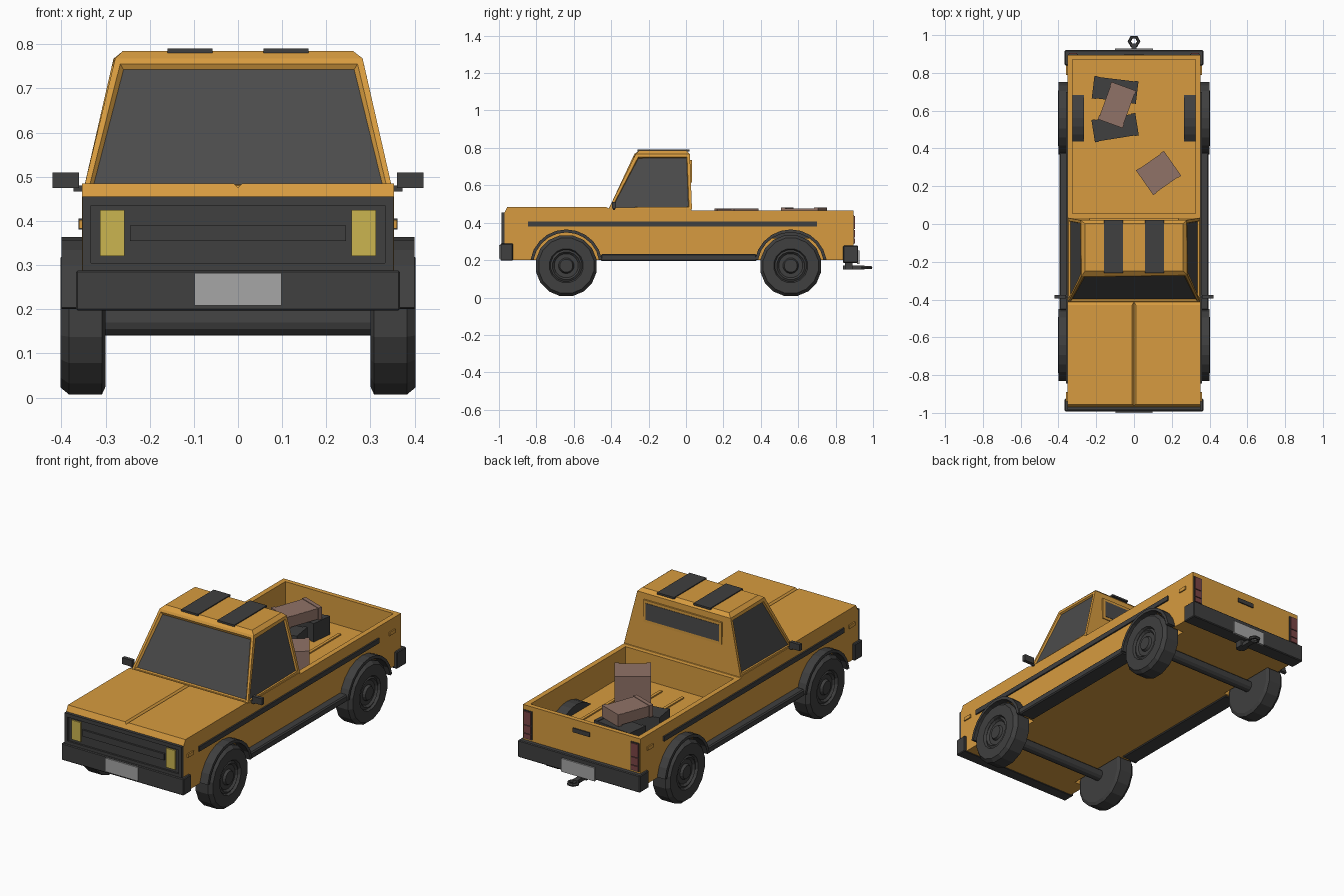
import bpy, bmesh, math
from mathutils import Matrix, Vector

if "Cube" in bpy.data.objects:
    bpy.data.objects.remove(bpy.data.objects["Cube"])

def mat(name, rgb):
    m = bpy.data.materials.new(name)
    m.diffuse_color = (*rgb, 1)
    m.use_nodes = True
    m.node_tree.nodes["Principled BSDF"].inputs["Base Color"].default_value = m.diffuse_color
    return m

GOLD = mat("golden_paint", (0.68, 0.33, 0.05))
DARK = mat("dark_trim", (0.05, 0.05, 0.05))
GLASS = mat("tinted_glass", (0.07, 0.07, 0.07))
YELLOW = mat("headlight_yellow", (0.60, 0.46, 0.08))
GREY = mat("plate_grey", (0.38, 0.38, 0.38))
RED = mat("tail_red", (0.20, 0.06, 0.06))
WOOD = mat("crate_wood", (0.28, 0.17, 0.135))

def finish(bm, name, *mats):
    bmesh.ops.recalc_face_normals(bm, faces=bm.faces)
    me = bpy.data.meshes.new(name)
    bm.to_mesh(me)
    bm.free()
    for m in mats:
        me.materials.append(m)
    ob = bpy.data.objects.new(name, me)
    bpy.context.collection.objects.link(ob)
    return ob

def add_box(bm, lo, hi, mi=0):
    lo, hi = Vector(lo), Vector(hi)
    r = bmesh.ops.create_cube(bm, size=1, matrix=Matrix.Translation((lo + hi) / 2)
                              @ Matrix.Diagonal((*(hi - lo), 1)))
    for f in {f for v in r['verts'] for f in v.link_faces}:
        f.material_index = mi
    return r['verts']

def box(name, lo, hi, m, bevel=0, mirror=False):
    bm = bmesh.new()
    add_box(bm, lo, hi)
    if bevel:
        bmesh.ops.bevel(bm, geom=bm.edges[:], offset=bevel, segments=1, affect='EDGES')
    if mirror:
        mirror_x(bm)
    return finish(bm, name, m)

def mirror_x(bm):
    d = bmesh.ops.duplicate(bm, geom=bm.verts[:] + bm.edges[:] + bm.faces[:])
    bmesh.ops.scale(bm, vec=(-1, 1, 1), verts=[g for g in d['geom'] if isinstance(g, bmesh.types.BMVert)])

def extrude_x(bm, pts, x0, x1):
    """Extrude a (y, z) outline from x0 to x1."""
    f = bm.faces.new([bm.verts.new((x0, y, z)) for y, z in pts])
    r = bmesh.ops.extrude_face_region(bm, geom=[f])
    bmesh.ops.translate(bm, vec=(x1 - x0, 0, 0), verts=[g for g in r['geom'] if isinstance(g, bmesh.types.BMVert)])

def arc(cy, cz, r, a0, a1, n):
    return [(cy + r * math.cos(math.radians(a0 + (a1 - a0) * i / n)),
             cz + r * math.sin(math.radians(a0 + (a1 - a0) * i / n))) for i in range(n + 1)]

def cut(ob, cutter):
    md = ob.modifiers.new("cut", 'BOOLEAN')
    md.object, md.operation, md.solver = cutter, 'DIFFERENCE', 'EXACT'
    cutter.hide_render = True
    cutter.hide_viewport = True

AXLES = (-0.64, 0.56)
WZ = 0.17

# lower body with hood, bed and wheel arches cut in
bm = bmesh.new()
extrude_x(bm, [(-0.97, 0.2), (-0.97, 0.455), (-0.955, 0.485), (-0.43, 0.485), (-0.41, 0.475),
               (0.02, 0.475), (0.03, 0.465), (0.895, 0.465), (0.895, 0.2)], -0.353, 0.353)
body = finish(bm, "body", GOLD)
cut(body, box("bed_cutter", (-0.325, 0.055, 0.315), (0.325, 0.87, 0.6), GOLD))
for i, y in enumerate(AXLES):
    bm = bmesh.new()
    for s in (-1, 1):
        extrude_x(bm, arc(y, WZ, 0.18, 0, 337.5, 15), s * 0.285, s * 0.45)
    cut(body, finish(bm, f"arch_cutter_{i}", GOLD))
groove = box("hood_groove_cutter", (-0.007, -0.99, -0.007), (0.007, -0.41, 0.007), GOLD)
groove.data.transform(Matrix.Translation((0, 0, 0.485)) @ Matrix.Rotation(math.pi / 4, 4, 'Y'))
cut(body, groove)

# cab: tapered block with recessed windows
bm = bmesh.new()
for v in add_box(bm, (-1, -1, 0), (1, 1, 1)):
    top = v.co.z > 0.5
    v.co = (math.copysign(0.278 if top else 0.35, v.co.x),
            (-0.268 if top else -0.415) if v.co.y < 0 else (0.02 if top else 0.032),
            0.785 if top else 0.47)
bmesh.ops.bevel(bm, geom=[e for e in bm.edges if all(v.co.z > 0.7 for v in e.verts)],
                offset=0.018, segments=1, affect='EDGES')
bm.normal_update()
for f in [f for f in bm.faces if f.calc_area() > 0.05 and abs(f.normal.z) < 0.9 and f.normal.y < 0.5]:
    side = abs(f.normal.x) > 0.5
    bmesh.ops.inset_individual(bm, faces=[f], thickness=0.022 if side else 0.018, depth=0)
    bmesh.ops.inset_individual(bm, faces=[f], thickness=0.004 if side else 0.012, depth=-0.01)
    f.material_index = 1
finish(bm, "cab", GOLD, GLASS)
box("rear_window_frame", (-0.235, 0.02, 0.615), (0.235, 0.031, 0.735), GOLD)
box("rear_window", (-0.22, 0.025, 0.63), (0.22, 0.033, 0.72), GLASS)
box("roof_stripe", (0.058, -0.26, 0.78), (0.16, 0.02, 0.79), DARK, mirror=True)

# bed floor ribs and wheel wells
for i, x in enumerate((-0.195, -0.065, 0.065, 0.195)):
    box(f"bed_rib_{i}", (x - 0.008, 0.12, 0.31), (x + 0.008, 0.78, 0.322), GOLD)
bm = bmesh.new()
extrude_x(bm, arc(AXLES[1], WZ, 0.19, 50, 130, 6), 0.265, 0.33)
mirror_x(bm)
finish(bm, "bed_wheel_well", DARK)

# wheels, axles and fender flares
TYRE = [(0.30, 0.06), (0.30, 0.148), (0.308, 0.166), (0.383, 0.166), (0.402, 0.15), (0.402, 0.092),
        (0.39, 0.085), (0.396, 0.075), (0.385, 0.065), (0.385, 0.042), (0.398, 0.035)]
for i, y in enumerate(AXLES):
    end = ("front", "rear")[i]
    bm = bmesh.new()
    N = 16
    rings = [[bm.verts.new((x, y + r * math.cos(math.tau * (k + .5) / N), WZ + r * math.sin(math.tau * (k + .5) / N)))
              for k in range(N)] for x, r in TYRE]
    for a, b in zip(rings, rings[1:]):
        for k in range(N):
            bm.faces.new((a[k], a[(k + 1) % N], b[(k + 1) % N], b[k]))
    bm.faces.new(rings[0])
    bm.faces.new(rings[-1])
    mirror_x(bm)
    finish(bm, end + "_wheels", DARK)
    bm = bmesh.new()
    extrude_x(bm, arc(y, WZ, 0.03, 0, 330, 11), -0.31, 0.31)
    finish(bm, end + "_axle", DARK)
    bm = bmesh.new()
    extrude_x(bm, arc(y, WZ, 0.194, 10, 170, 10) + arc(y, WZ, 0.178, 170, 10, 10), 0.34, 0.4)
    mirror_x(bm)
    finish(bm, end + "_flares", DARK)

# sills, side strips and marker lamps
box("sill", (0.30, -0.455, 0.195), (0.395, 0.378, 0.232), DARK, 0.006, True)
box("side_strip", (0.34, -0.845, 0.38), (0.361, 0.70, 0.406), DARK, mirror=True)
for n, y in (("front", -0.94), ("rear", 0.79)):
    box(n + "_marker", (0.34, y, 0.383), (0.36, y + 0.05, 0.402), GOLD, mirror=True)

# mirrors
bm = bmesh.new()
add_box(bm, (0.36, -0.395, 0.475), (0.42, -0.375, 0.51))
add_box(bm, (0.335, -0.39, 0.467), (0.372, -0.38, 0.48))
mirror_x(bm)
finish(bm, "mirrors", DARK)

# front: grille, headlights, bumper, plate
box("grille", (-0.352, -0.976, 0.285), (0.352, -0.945, 0.455), DARK)
bm = bmesh.new()
for lo, hi in (((-0.352, 0.435), (0.352, 0.455)), ((-0.352, 0.285), (0.352, 0.305)),
               ((-0.352, 0.305), (-0.333, 0.435)), ((0.333, 0.305), (0.352, 0.435)),
               ((-0.245, 0.355), (0.245, 0.39))):
    add_box(bm, (lo[0], -0.986, lo[1]), (hi[0], -0.97, hi[1]))
finish(bm, "grille_frame", DARK)
box("headlight", (0.257, -0.984, 0.32), (0.312, -0.97, 0.425), YELLOW, mirror=True)
box("front_bumper", (-0.367, -0.992, 0.197), (0.367, -0.925, 0.288), DARK, 0.004)
box("front_plate", (-0.098, -1.0, 0.208), (0.098, -0.99, 0.282), GREY)

# rear: bumper, plate, lamps, handle, hitch
box("rear_bumper", (-0.367, 0.84, 0.185), (0.367, 0.92, 0.277), DARK, 0.004)
box("rear_plate", (-0.1, 0.915, 0.18), (0.1, 0.928, 0.252), GREY)
box("tail_lamp_backing", (0.297, 0.89, 0.285), (0.348, 0.899, 0.44), DARK, mirror=True)
for i, (z0, z1) in enumerate(((0.29, 0.315), (0.32, 0.36), (0.365, 0.435))):
    box(f"tail_lamp_{i}", (0.302, 0.89, z0), (0.344, 0.904, z1), RED, mirror=True)
box("tailgate_handle", (-0.05, 0.89, 0.397), (0.05, 0.901, 0.42), DARK)
bm = bmesh.new()
add_box(bm, (-0.014, 0.84, 0.15), (0.014, 0.955, 0.17))
add_box(bm, (-0.025, 0.85, 0.15), (0.025, 0.89, 0.2))
finish(bm, "hitch_bar", DARK)
bpy.ops.mesh.primitive_torus_add(major_segments=6, minor_segments=6, major_radius=0.025,
                                 minor_radius=0.009, location=(0, 0.967, 0.16))
ring = bpy.context.object
ring.name = "hitch_ring"
ring.data.materials.append(DARK)

# cargo crates: core, slats and end battens
def crate(name, x, y, z, size, turn, core, slat):
    w, d, h = (s / 2 for s in size)
    t = 0.008
    bm = bmesh.new()
    add_box(bm, (-w + t, -d + t, -h + t), (w - t, d - t, h - t), 0)
    n = 4
    for k in range(n):
        a, b = -d + 2 * d * k / n + 0.003, -d + 2 * d * (k + 1) / n - 0.003
        add_box(bm, (-w + t, a, -h + 0.004), (w - t, b, h - 0.004), 1)
        a, b = -h + 2 * h * k / n + 0.003, -h + 2 * h * (k + 1) / n - 0.003
        add_box(bm, (-w + t, -d + 0.004, a), (w - t, d - 0.004, b), 1)
    for s in (-1, 1):
        add_box(bm, (s * (w - 0.011) - 0.011, -d, -h), (s * (w - 0.011) + 0.011, d, h), 1)
    ob = finish(bm, name, core, slat)
    ob.location = (x, y, z + h)
    ob.rotation_euler.z = math.radians(turn)

crate("single_crate", 0.13, 0.27, 0.315, (0.18, 0.16, 0.16), 35, WOOD, WOOD)
crate("rear_low_crate", -0.10, 0.71, 0.315, (0.235, 0.12, 0.10), -7, WOOD, DARK)
crate("front_low_crate", -0.10, 0.51, 0.315, (0.235, 0.12, 0.10), 9, WOOD, DARK)
crate("top_crate", -0.09, 0.63, 0.415, (0.21, 0.14, 0.065), 70, DARK, WOOD)
